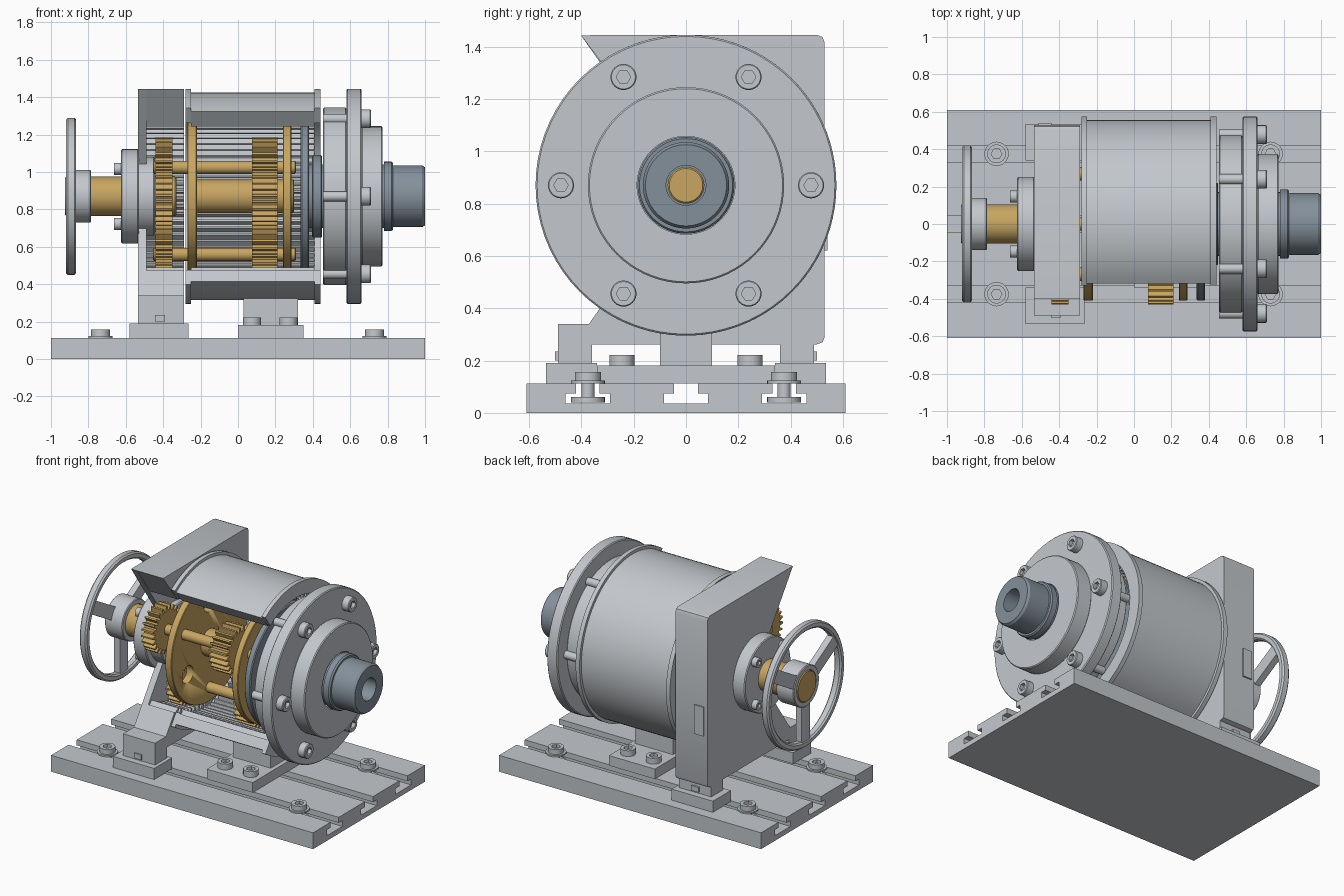
import bpy, bmesh, math
from math import cos, sin, pi, radians

cube = bpy.data.objects.get("Cube")
if cube:
    bpy.data.objects.remove(cube, do_unlink=True)

AXIS = 0.87          # height of the main shaft
CUT = 125            # the casing covers -CUT..CUT degrees, open at the front


def material(name, rgb):
    m = bpy.data.materials.new(name)
    m.use_nodes = True
    m.diffuse_color = (*rgb, 1)
    bsdf = next(n for n in m.node_tree.nodes if n.type == 'BSDF_PRINCIPLED')
    bsdf.inputs["Base Color"].default_value = (*rgb, 1)
    return m


GREY = material("light_grey", (0.55, 0.58, 0.61))
BRASS = material("brass", (0.58, 0.38, 0.12))
STEEL = material("blue_steel", (0.23, 0.28, 0.33))


def loft(name, rings, mat, closed=False):
    """Skin equal-length point rings, capping the ends unless closed."""
    bm = bmesh.new()
    loops = [[bm.verts.new(p) for p in ring] for ring in rings]
    n = len(loops[0])
    pairs = list(zip(loops, loops[1:]))
    if closed:
        pairs.append((loops[-1], loops[0]))
    else:
        bm.faces.new(loops[0])
        bm.faces.new(loops[-1])
    for a, b in pairs:
        for i in range(n):
            j = (i + 1) % n
            bm.faces.new((a[i], a[j], b[j], b[i]))
    bmesh.ops.recalc_face_normals(bm, faces=bm.faces)
    mesh = bpy.data.meshes.new(name)
    bm.to_mesh(mesh)
    bm.free()
    mesh.materials.append(mat)
    ob = bpy.data.objects.new(name, mesh)
    bpy.context.collection.objects.link(ob)
    bpy.ops.object.select_all(action='DESELECT')
    ob.select_set(True)
    bpy.context.view_layer.objects.active = ob
    bpy.ops.object.shade_smooth_by_angle(angle=radians(30))
    return ob


def prism(name, outline, x0, x1, mat):
    """Extrude a (y, z) outline along x."""
    return loft(name, [[(x, y, z) for y, z in outline] for x in (x0, x1)], mat)


def box(name, x0, x1, y0, y1, z0, z1, mat=GREY):
    return prism(name, [(y0, z0), (y1, z0), (y1, z1), (y0, z1)], x0, x1, mat)


def ring(t, r, axis='x', centre=(0, AXIS), n=72, hexagon=False):
    pts = []
    for i in range(n):
        a = 2 * pi * i / n
        q = r / cos(a % (pi / 3) - pi / 6) if hexagon else r
        u, v = centre[0] + q * cos(a), centre[1] + q * sin(a)
        pts.append((t, u, v) if axis == 'x' else (u, v, t))
    return pts


def lathe(name, profile, mat, closed=False, **kw):
    return loft(name, [ring(t, r, **kw) for t, r in profile], mat, closed)


def disc(name, x0, x1, r, mat=GREY, c=0.006, **kw):
    return lathe(name, [(x0, r - c), (x0 + c, r), (x1 - c, r), (x1, r - c)], mat, **kw)


def bolt(name, profile, hex_r, depth, **kw):
    """Turned bolt with a hexagon socket in its last face."""
    kw["n"] = 24
    top = profile[-1][0]
    rings = [ring(t, r, **kw) for t, r in profile]
    rings += [ring(t, hex_r, hexagon=True, **kw) for t in (top, top - depth)]
    loft(name, rings, GREY)


def polar(r, deg, centre=(0, AXIS)):
    return centre[0] + r * cos(radians(deg)), centre[1] + r * sin(radians(deg))


def teeth(count, root, tip, start, end, centre=(0, AXIS)):
    step = (end - start) / count
    return [polar(r, start + (i + f) * step, centre) for i in range(count)
            for f, r in ((0, root), (0.35, root), (0.55, tip), (0.8, tip))]


def arc(r, start, end, n=60):
    return [polar(r, start + (end - start) * i / n) for i in range(n + 1)]


# Base plate with three T-slots
outline = [(-0.61, 0), (0.61, 0), (0.61, 0.113)]
for y in (0.375, 0, -0.375):
    half = [(0.045, 0.113), (0.045, 0.075), (0.085, 0.075), (0.085, 0.035)]
    outline += [(y + u, z) for u, z in half] + [(y - u, z) for u, z in reversed(half)]
prism("base_plate", outline + [(-0.61, 0.113)], -1, 1, GREY)

# Clamping bolts in the slots
for x in (-0.735, 0.73):
    for y in (-0.375, 0.375):
        bolt("slot_bolt", [(0.04, 0.065), (0.06, 0.065), (0.06, 0.025), (0.113, 0.025),
                           (0.113, 0.065), (0.123, 0.065), (0.123, 0.05), (0.157, 0.05)],
             0.025, 0.02, axis='z', centre=(x, y))

# Pedestal below the casing
box("pedestal_plate", 0, 0.35, -0.34, 0.34, 0.113, 0.182)
box("pedestal_block", 0.03, 0.32, -0.1, 0.1, 0.182, 0.36)
for x in (0.075, 0.27):
    for y in (-0.245, 0.245):
        bolt("pedestal_bolt", [(0.17, 0.048), (0.222, 0.048)], 0.025, 0.02,
             axis='z', centre=(x, y))

# Cut-away casing with internal ring gear and end flanges
inner_teeth = teeth(50, 0.485, 0.45, -CUT, CUT)
prism("casing", arc(0.555, CUT, -CUT) + inner_teeth, -0.25, 0.41, GREY)
for x in (-0.28, 0.41):
    prism("casing_flange", arc(0.575, CUT, -CUT) + arc(0.48, -CUT, CUT), x, x + 0.03, GREY)

# Square gear housing on two feet, opened by the same wedge
shell = [polar(0.7, CUT), (0.5, 1.445), (0.522, 1.437), (0.53, 1.415), (0.53, 0.29),
         (0.522, 0.27), (0.5, 0.262), (0.49, 0.262), (0.49, 0.188), (0.36, 0.188),
         (0.36, 0.262), (-0.36, 0.262), (-0.36, 0.188), (-0.49, 0.188),
         (-0.49, 0.34), (-0.371, 0.34)]
prism("gear_housing", shell + inner_teeth, -0.49, -0.29, GREY)
prism("housing_wall", shell + arc(0.15, -CUT, CUT), -0.535, -0.49, GREY)
for s in (-1, 1):
    y0, y1 = sorted((s * 0.34, s * 0.535))
    box("foot_plate", -0.58, -0.265, y0, y1, 0.113, 0.19)
    y0, y1 = sorted((s * 0.48, s * 0.5))
    box("foot_key", -0.445, -0.39, y0, y1, 0.2, 0.235)
box("housing_tab", -0.51, -0.44, 0.52, 0.54, 0.62, 0.82)

# Input bearing hub and its screws
disc("input_hub", -0.625, -0.53, 0.252)
disc("input_boss", -0.535, -0.445, 0.21)
for a in (45, 135, 225, 315):
    bolt("hub_screw", [(-0.61, 0.032), (-0.662, 0.032)], 0.016, -0.015,
         centre=polar(0.208, a))

# Input shaft and handwheel
disc("input_shaft", -0.925, -0.33, 0.105, BRASS)
lathe("handwheel_hub", [(-0.92, 0.107), (-0.92, 0.135), (-0.915, 0.14), (-0.79, 0.14),
                        (-0.785, 0.135), (-0.785, 0.107)], GREY, closed=True)
lathe("handwheel_rim", [(-0.91, 0.375), (-0.875, 0.375), (-0.865, 0.385), (-0.865, 0.41),
                        (-0.875, 0.42), (-0.91, 0.42), (-0.92, 0.41), (-0.92, 0.385)],
      GREY, closed=True)
for a in (-90, 30, 150):
    c, s = cos(radians(a)), sin(radians(a))
    corners = [(0.12, -0.045), (0.385, -0.045), (0.385, 0.045), (0.12, 0.045)]
    prism("handwheel_spoke", [(u * c - v * s, AXIS + u * s + v * c) for u, v in corners],
          -0.915, -0.87, GREY)

# Two planetary stages: sun, three planets and a pierced carrier each
for g0, g1, c0, c1 in ((-0.44, -0.35, -0.27, -0.22), (0.075, 0.21, 0.24, 0.285)):
    prism("sun_gear", teeth(24, 0.135, 0.165, 0, 360), g0, g1, BRASS)
    for a in (-90, 30, 150):
        prism("planet_gear", teeth(24, 0.13, 0.162, 7.5, 367.5, polar(0.31, a)), g0, g1, BRASS)
    carrier = disc("planet_carrier", c0, c1, 0.41, BRASS, 0.004)
    for a in (90, 210, 330):
        cutter = disc("carrier_cutter", c0 - 0.05, c1 + 0.05, 0.06, BRASS,
                      centre=polar(0.27, a), n=32)
        cutter.hide_render = True
        bpy.context.view_layer.objects.active = carrier
        mod = carrier.modifiers.new("hole", 'BOOLEAN')
        mod.operation, mod.solver, mod.object = 'DIFFERENCE', 'EXACT', cutter
        bpy.ops.object.modifier_apply(modifier=mod.name)
        bpy.data.objects.remove(cutter, do_unlink=True)
for a in (-90, 30, 150):
    disc("planet_pin", -0.455, 0.31, 0.035, BRASS, centre=polar(0.31, a), n=32)
disc("middle_shaft", -0.23, 0.3, 0.09, BRASS)

# Output disc and hollow output shaft
disc("output_disc", 0.335, 0.38, 0.41, STEEL)
disc("output_bearing", 0.395, 0.45, 0.22, STEEL)
lathe("output_shaft", [(0.37, 0.17), (0.78, 0.17), (0.78, 0.185), (0.82, 0.185),
                       (0.83, 0.178), (0.83, 0.165), (0.985, 0.165), (1, 0.155),
                       (1, 0.076), (0.45, 0.076)], STEEL)
disc("shaft_core", 0.44, 0.48, 0.07, BRASS)

# Output cover: spacer ring, large flange, raised hub and bolts
for name, x0, x1, r0, r1 in (("spacer_ring", 0.455, 0.58, 0.2, 0.475),
                             ("cover_flange", 0.58, 0.66, 0.18, 0.575),
                             ("cover_hub", 0.66, 0.772, 0.187, 0.375)):
    lathe(name, [(x0, r0), (x0, r1 - 0.006), (x0 + 0.006, r1), (x1 - 0.006, r1),
                 (x1, r1 - 0.006), (x1, r0)], GREY, closed=True)
for a in range(0, 360, 60):
    bolt("cover_bolt", [(0.455, 0.027), (0.66, 0.027), (0.66, 0.05), (0.706, 0.05),
                        (0.711, 0.046)], 0.024, 0.025, centre=polar(0.478, a))
